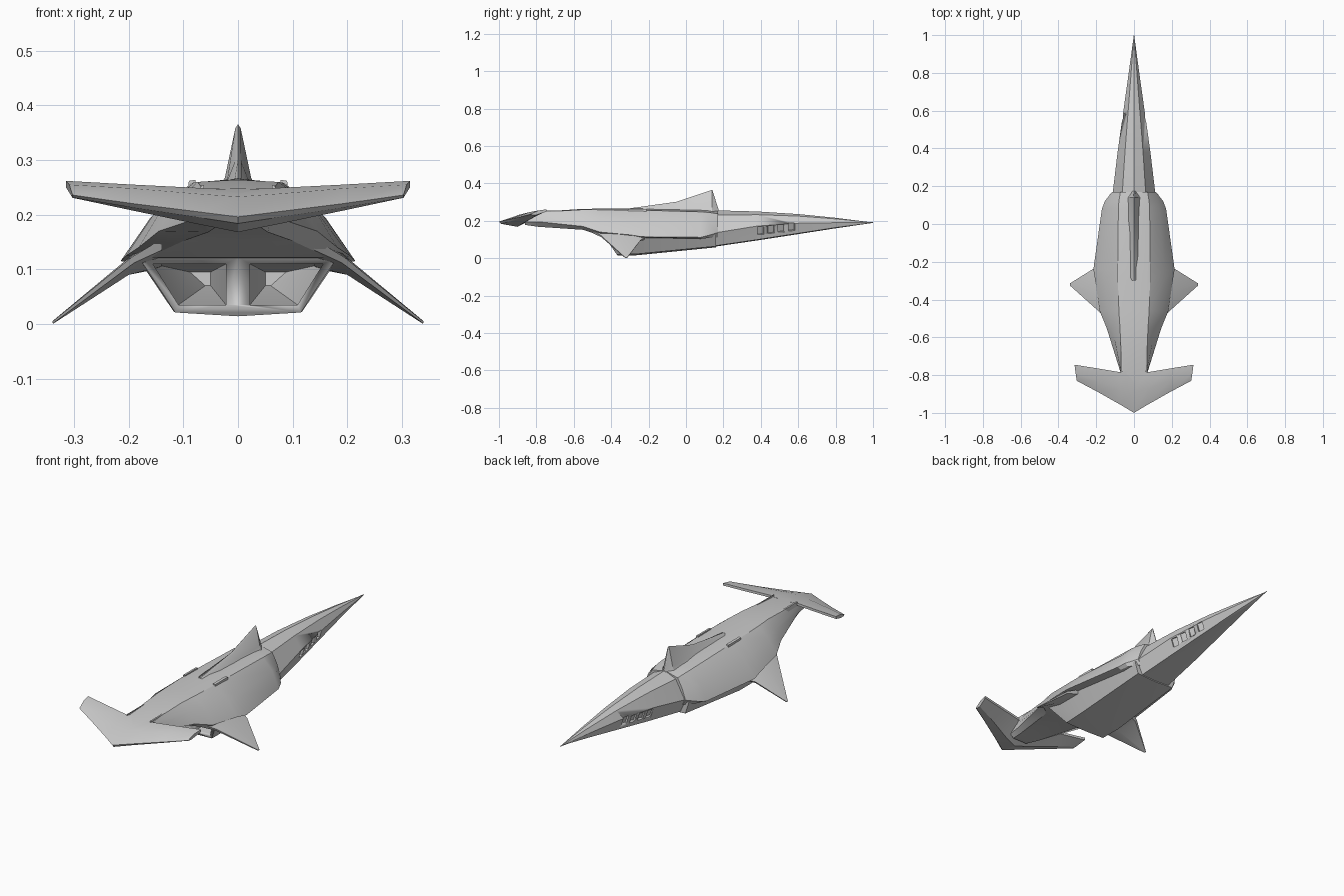
import bpy, bmesh, math
from mathutils import Matrix


def finish(name, bm, angle=25):
    bmesh.ops.remove_doubles(bm, verts=bm.verts, dist=1e-5)
    bmesh.ops.recalc_face_normals(bm, faces=bm.faces)
    me = bpy.data.meshes.new(name)
    bm.to_mesh(me)
    bm.free()
    ob = bpy.data.objects.new(name, me)
    bpy.context.collection.objects.link(ob)
    bpy.ops.object.select_all(action='DESELECT')
    ob.select_set(True)
    bpy.context.view_layer.objects.active = ob
    bpy.ops.object.shade_smooth_by_angle(angle=math.radians(angle))
    return ob


def skin(bm, rings):
    """Skin closed rings of 3D points and cap both ends."""
    vs = [[bm.verts.new(p) for p in r] for r in rings]
    n = len(vs[0])
    for a, b in zip(vs, vs[1:]):
        for i in range(n):
            j = (i + 1) % n
            bm.faces.new((a[i], a[j], b[j], b[i]))
    bm.faces.new(vs[0])
    bm.faces.new(vs[-1])


def hull(name, stations, shear=0.0, zref=0.0):
    """Loft of symmetric half sections (x, z) given top to bottom; shear slants the first."""
    rings = []
    for k, (y, half) in enumerate(stations):
        full = half + [(-x, z) for x, z in reversed(half) if x > 0]
        s = shear if k == 0 else 0
        rings.append([(x, y + s * (z - zref), z) for x, z in full])
    bm = bmesh.new()
    skin(bm, rings)
    return finish(name, bm)


def pair(name, rings):
    """Loft on the right side plus its mirror image."""
    bm = bmesh.new()
    for s in (1, -1):
        skin(bm, [[(s * x, y, z) for x, y, z in r] for r in rings])
    return finish(name, bm)


def cut(target, cutter):
    cutter.hide_render = True
    cutter.hide_set(True)
    m = target.modifiers.new("cut", 'BOOLEAN')
    m.operation = 'DIFFERENCE'
    m.solver = 'EXACT'
    m.object = cutter


# Upper hull: y, top z, shoulder x/z, mid x/z, side x/z, belly x/z
rows = [
    (-.86, .235, .05, .232, .058, .215, .06, .195, .04, .178),
    (-.79, .248, .064, .246, .068, .222, .07, .195, .055, .168),
    (-.55, .264, .074, .260, .115, .220, .145, .170, .10, .152),
    (-.46, .265, .080, .259, .137, .215, .182, .140, .165, .122),
    (-.30, .266, .085, .258, .155, .200, .205, .125, .178, .114),
    (-.24, .266, .085, .257, .160, .195, .215, .115, .178, .110),
    (.08, .261, .083, .248, .135, .195, .170, .112, .150, .104),
    (.12, .259, .080, .245, .125, .190, .155, .122, .140, .108),
    (.17, .256, .072, .238, .098, .190, .116, .137, .100, .110)]
hull("upper_hull", [(y, [(0, t), (a, b), (c, d), (e, f), (g, h), (0, h)])
                    for y, t, a, b, c, d, e, f, g, h in rows])

# Tail spike: y, top z, edge half width, edge z, keel z
tail_rows = [(.12, .257, .118, .130, .057), (.38, .250, .087, .172, .095),
             (.60, .236, .056, .187, .129), (.80, .216, .028, .190, .160),
             (1.0, .191, .001, .190, .189)]
tail = hull("tail_spike", [(y, [(0, t), (w * .55, t - (t - ez) * .22), (w, ez),
                                (w * .72, k + .004), (0, k)])
                           for y, t, w, ez, k in tail_rows])

# Gill slits cut into the tail sides
bm = bmesh.new()
for s in (1, -1):
    for i in range(4):
        y = .40 + i * .055
        x = .078 - i * .0075
        m = (Matrix.Translation((s * x, y, .146 + i * .007))
             @ Matrix.Rotation(s * math.radians(20), 4, 'Y')
             @ Matrix.Rotation(s * math.radians(18), 4, 'Z')
             @ Matrix.Diagonal((.026, .034, .042, 1)))
        bmesh.ops.create_cube(bm, size=1, matrix=m)
cut(tail, finish("gill_cutter", bm))

# Lower engine box with slanted mouth
box = hull("intake_box", [
    (-.37, [(0, .122), (.182, .122), (.115, .021), (0, .014)]),
    (-.26, [(0, .122), (.180, .115), (.118, .023), (0, .016)]),
    (.16, [(0, .125), (.128, .125), (.108, .064), (0, .058)])], shear=-.7, zref=.02)

# Twin intake cavities
outer = [(.022, .110), (.156, .110), (.109, .035), (.022, .035)]
inner = [(.050, .095), (.088, .095), (.060, .070), (.050, .070)]
cut(box, pair("intake_cutter", [[(x, -.50, z) for x, z in outer],
                                [(x, -.36, z) for x, z in outer],
                                [(x, -.16, z) for x, z in inner]]))

# Hammer head: x, then (y, z) of leading edge, upper crest, trailing edge, underside
bm = bmesh.new()
head = [(0, -1.0, .196, -.89, .233, -.77, .247, -.90, .168),
        (.07, -.958, .205, -.87, .238, -.785, .249, -.88, .182),
        (.19, -.890, .220, -.83, .248, -.765, .255, -.835, .207),
        (.303, -.830, .236, -.79, .255, -.745, .262, -.80, .231)]
full = [(-h[0],) + h[1:] for h in reversed(head[1:])] + head
rings = []
for h in full:
    tip = .012 if abs(h[0]) > .3 else 0
    sg = 1 if h[0] > 0 else -1
    rings.append([(h[0], h[1], h[2]), (h[0] + sg * tip * .5, h[3], h[4]),
                  (h[0] + sg * tip, h[5], h[6]), (h[0] + sg * tip, h[5], h[6] - .012),
                  (h[0], h[7], h[8]), (h[0], h[1] + .01, h[2] - .012 * (1 - abs(h[0]) * 2))])
skin(bm, rings)
finish("hammer_head", bm)

# Drooping side wings
pair("side_wing", [
    [(.140, -.51, .155), (.145, -.36, .172), (.150, -.20, .120),
     (.150, -.22, .100), (.140, -.36, .105), (.140, -.50, .135)],
    [(.195, -.455, .122), (.205, -.36, .117), (.220, -.24, .100),
     (.215, -.245, .092), (.200, -.36, .090), (.190, -.452, .112)],
    [(.340, -.325, .004), (.340, -.32, .005), (.340, -.315, .004),
     (.339, -.315, .001), (.339, -.32, .000), (.339, -.325, .001)]])

# Dorsal fin with flared base
hull("dorsal_fin", [
    (-.30, [(0, .267), (.006, .266), (.02, .262), (.03, .250)]),
    (-.05, [(0, .302), (.006, .296), (.020, .262), (.035, .250)]),
    (.14, [(0, .366), (.005, .358), (.024, .268), (.034, .245)]),
    (.175, [(0, .258), (.003, .256), (.008, .252), (.015, .240)])])

# Raised panel lips on the back and the neck
for name, x0, x1, ya, yb, z in (("back_lip", .078, .092, -.31, -.21, .262),
                                ("neck_lip", .062, .070, -.79, -.65, .253)):
    pair(name, [[(x0, y, z - .02), (x1, y, z - .02), (x1 - .002, y, z), (x0, y, z + .002)]
                for y in (ya, yb)])
